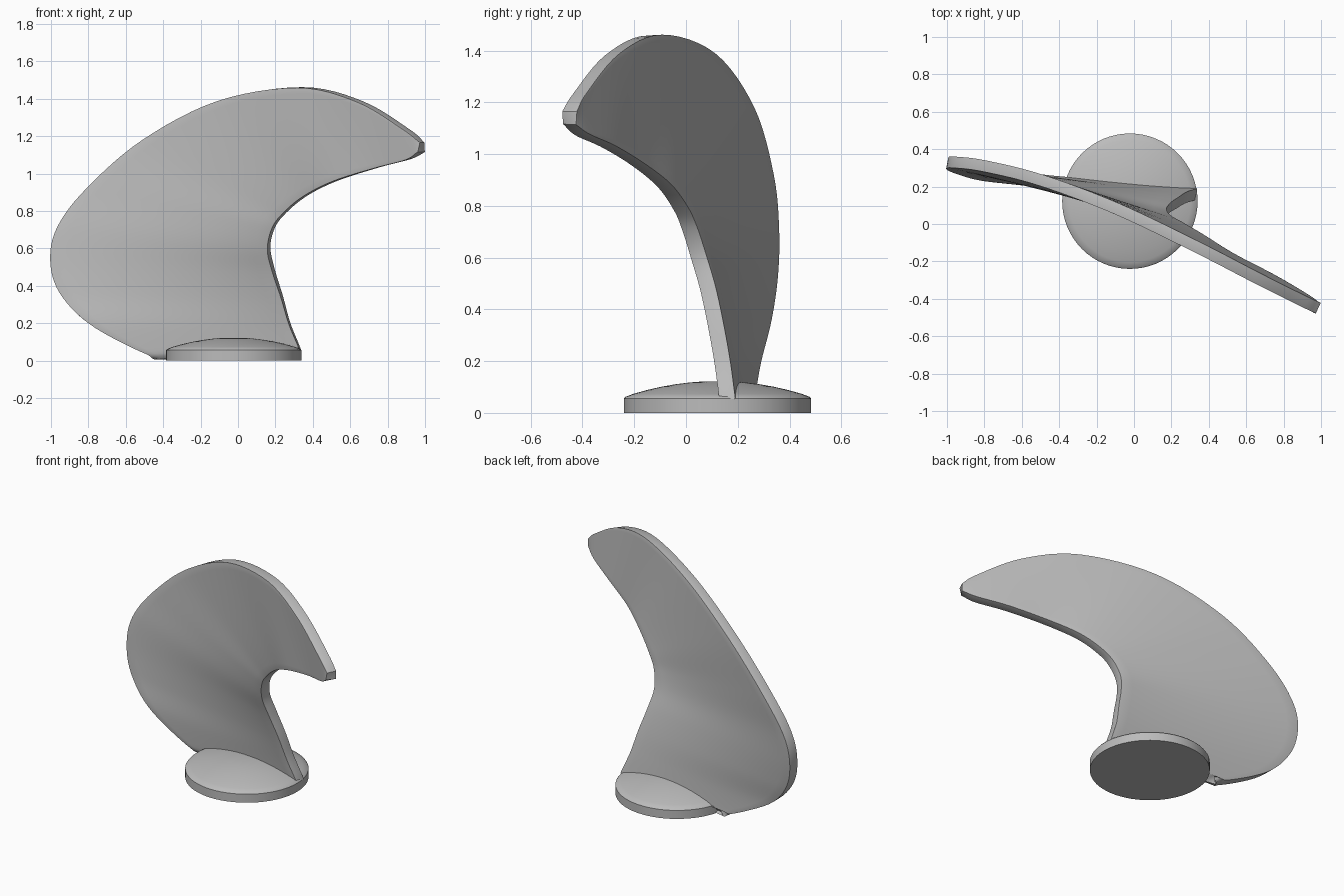
import bpy, bmesh, math
from mathutils import Vector

if "Cube" in bpy.data.objects:
    bpy.data.objects.remove(bpy.data.objects["Cube"])

grey = bpy.data.materials.new("plain grey")
grey.diffuse_color = (0.5, 0.5, 0.5, 1)
grey.use_nodes = True
grey.node_tree.nodes["Principled BSDF"].inputs["Base Color"].default_value = grey.diffuse_color


def make_object(name, bm):
    bmesh.ops.recalc_face_normals(bm, faces=bm.faces)
    mesh = bpy.data.meshes.new(name)
    bm.to_mesh(mesh)
    bm.free()
    mesh.materials.append(grey)
    obj = bpy.data.objects.new(name, mesh)
    bpy.context.collection.objects.link(obj)
    bpy.context.view_layer.objects.active = obj
    obj.select_set(True)
    return obj


def spline(points, steps):
    """Smooth curve through the points (Catmull-Rom)."""
    p = [Vector(q) for q in points]
    p = [2 * p[0] - p[1]] + p + [2 * p[-1] - p[-2]]
    out = []
    for i in range(1, len(p) - 2):
        a, b, c, d = p[i - 1:i + 3]
        for s in range(steps):
            t = s / steps
            out.append(0.5 * (2 * b + (c - a) * t + (2 * a - 5 * b + 4 * c - d) * t * t
                              + (3 * b - a - 3 * c + d) * t ** 3))
    return out + [p[-2]]


# Blade: ribs stretched between the outer and inner edge curves
outer = [(-0.42, 0.235, 0.035), (-0.52, 0.235, 0.05), (-0.8, 0.26, 0.2), (-0.95, 0.30, 0.36),
         (-0.998, 0.325, 0.53), (-0.96, 0.33, 0.71), (-0.8, 0.31, 0.92), (-0.5, 0.235, 1.18),
         (-0.1, 0.085, 1.388), (0.33, -0.12, 1.46), (0.65, -0.285, 1.385),
         (0.9, -0.41, 1.235), (0.985, -0.45, 1.165)]
inner = [(0.335, 0.16, 0.05), (0.32, 0.155, 0.09), (0.275, 0.14, 0.2), (0.235, 0.115, 0.34),
         (0.19, 0.085, 0.48), (0.165, 0.05, 0.60), (0.19, 0.015, 0.71), (0.25, -0.02, 0.79),
         (0.36, -0.085, 0.88), (0.52, -0.185, 0.96), (0.74, -0.30, 1.03),
         (0.91, -0.4, 1.075), (0.98, -0.45, 1.115)]
bm = bmesh.new()
RIB = 16
rows = [[bm.verts.new(a.lerp(b, k / RIB)) for k in range(RIB + 1)]
        for a, b in zip(spline(outer, 6), spline(inner, 6))]
for r, s in zip(rows, rows[1:]):
    for k in range(RIB):
        bm.faces.new((r[k], r[k + 1], s[k + 1], s[k]))
blade = make_object("blade", bm)
solid = blade.modifiers.new("thickness", 'SOLIDIFY')
solid.thickness = 0.062
solid.offset = 0
rim = blade.modifiers.new("rounded_rim", 'BEVEL')
rim.width = 0.02
rim.segments = 3
rim.limit_method = 'ANGLE'
rim.angle_limit = math.radians(50)
bpy.ops.object.shade_smooth_by_angle(angle=math.radians(40))
blade.select_set(False)

# Hub: round plate with a shallow domed top
R, N = 0.362, 64
profile = [(R, 0.0), (R, 0.055), (R - 0.006, 0.062)]
profile += [(R * r, 0.062 + 0.061 * (1 - r * r)) for r in (0.9, 0.75, 0.6, 0.45, 0.3, 0.15)]
bm = bmesh.new()
rings = [[bm.verts.new((-0.022 + r * math.cos(2 * math.pi * i / N),
                        0.122 + r * math.sin(2 * math.pi * i / N), z)) for i in range(N)]
         for r, z in profile]
for a, b in zip(rings, rings[1:]):
    for i in range(N):
        j = (i + 1) % N
        bm.faces.new((a[i], a[j], b[j], b[i]))
bm.faces.new(rings[0])
bm.faces.new(rings[-1])
hub = make_object("hub", bm)
bpy.ops.object.shade_smooth_by_angle(angle=math.radians(30))
